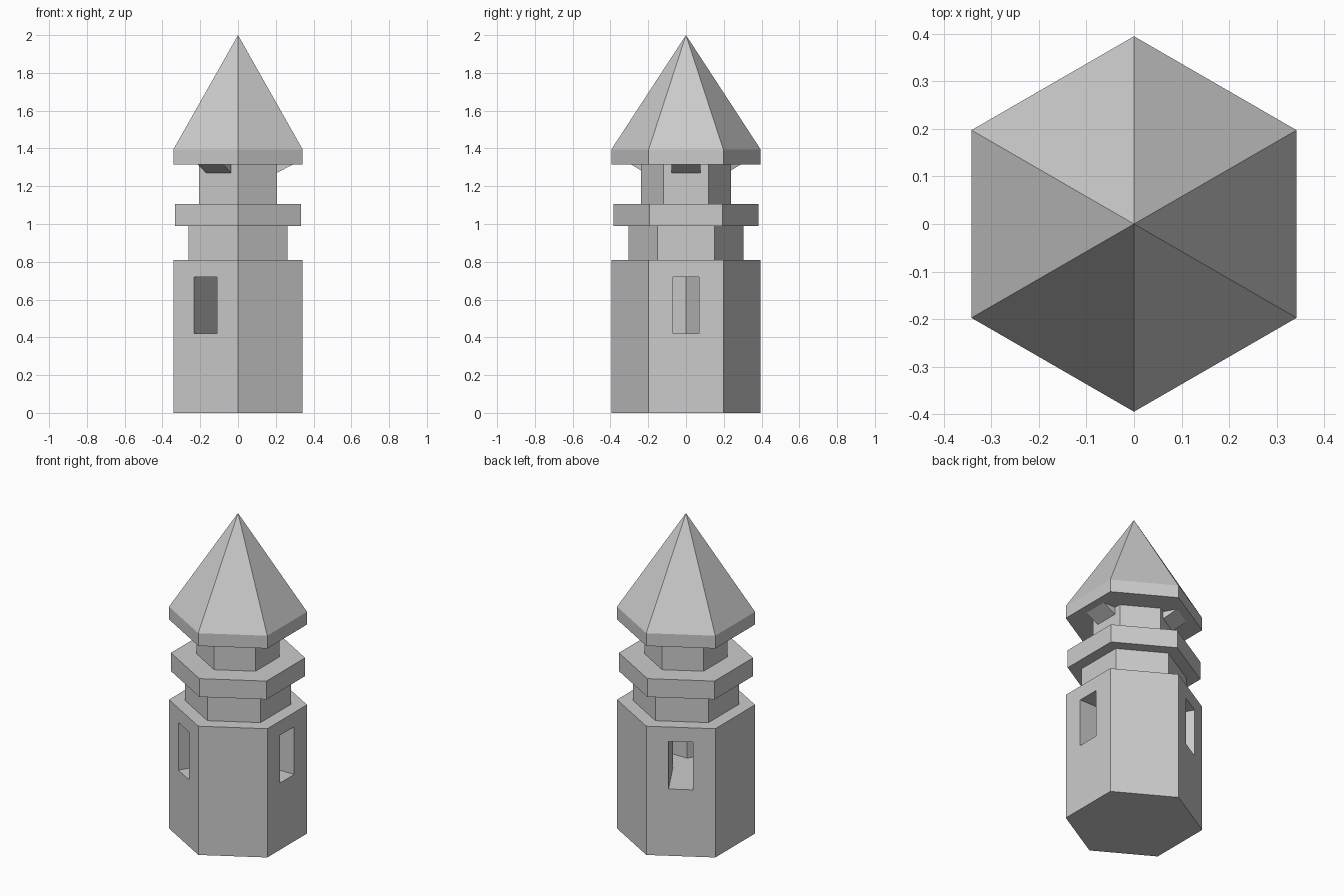
import bpy
import bmesh
from math import cos, sin, radians, pi
from mathutils import Matrix, Vector

cube = bpy.data.objects.get("Cube")
if cube:
    bpy.data.objects.remove(cube, do_unlink=True)

stone = bpy.data.materials.new("light_grey_stone")
stone.use_nodes = True
grey = (0.6, 0.6, 0.6, 1.0)
stone.diffuse_color = grey
stone.node_tree.nodes["Principled BSDF"].inputs["Base Color"].default_value = grey

WINDOW_ANGLES = [0, 120, 240]


def make_object(name, bm):
    bmesh.ops.recalc_face_normals(bm, faces=bm.faces)
    mesh = bpy.data.meshes.new(name)
    bm.to_mesh(mesh)
    bm.free()
    mesh.materials.append(stone)
    obj = bpy.data.objects.new(name, mesh)
    bpy.context.collection.objects.link(obj)
    return obj


def prism(name, points, offset):
    """Extrude a flat outline of 3D points along an offset."""
    bm = bmesh.new()
    face = bm.faces.new([bm.verts.new(p) for p in points])
    moved = bmesh.ops.extrude_face_region(bm, geom=[face], use_keep_orig=True)["geom"]
    verts = [v for v in moved if isinstance(v, bmesh.types.BMVert)]
    bmesh.ops.translate(bm, verts=verts, vec=offset)
    return make_object(name, bm)


def hexagon(radius, z):
    angles = [pi / 6 + i * pi / 3 for i in range(6)]
    return [Vector((radius * cos(a), radius * sin(a), z)) for a in angles]


def hex_block(name, radius, bottom, top):
    return prism(name, hexagon(radius, bottom), (0, 0, top - bottom))


# Stacked hexagonal tower sections
base = hex_block("tower_base", 0.395, 0, 0.81)
hex_block("neck", 0.304, 0.80, 1.0)
hex_block("balcony_ring", 0.384, 0.99, 1.105)
hex_block("upper_drum", 0.237, 1.10, 1.32)

# Pointed roof with a vertical eave
bm = bmesh.new()
lower = [bm.verts.new(p) for p in hexagon(0.395, 1.315)]
upper = [bm.verts.new(p) for p in hexagon(0.395, 1.395)]
tip = bm.verts.new((0, 0, 2))
bm.faces.new(lower)
for i in range(6):
    j = (i + 1) % 6
    bm.faces.new((lower[i], lower[j], upper[j], upper[i]))
    bm.faces.new((upper[i], upper[j], tip))
make_object("roof", bm)

# Three window tunnels meeting in the middle of the base
half = 0.07
outline = []
for angle in WINDOW_ANGLES:
    turn = Matrix.Rotation(radians(angle), 3, "Z")
    outline.append(turn @ Vector((0.5, -half, 0.42)))
    outline.append(turn @ Vector((0.5, half, 0.42)))
    outline.append(turn @ Vector((half / sin(pi / 3) * 0.5, half, 0.42)))
cutter = prism("window_cutter", outline, (0, 0, 0.3))
cutter.hide_render = True
cut = base.modifiers.new("windows", "BOOLEAN")
cut.operation = "DIFFERENCE"
cut.solver = "EXACT"
cut.object = cutter
bpy.context.view_layer.objects.active = base
bpy.ops.object.modifier_apply(modifier=cut.name)
bpy.data.objects.remove(cutter, do_unlink=True)

# Sloping brackets under the eave, above the windows
for number, angle in enumerate(WINDOW_ANGLES, 1):
    turn = Matrix.Rotation(radians(angle), 3, "Z")
    side = [(0.186, 1.26), (0.309, 1.325), (0.186, 1.325)]
    points = [turn @ Vector((r, -0.077, z)) for r, z in side]
    prism(f"eave_bracket_{number}", points, turn @ Vector((0, 0.154, 0)))
